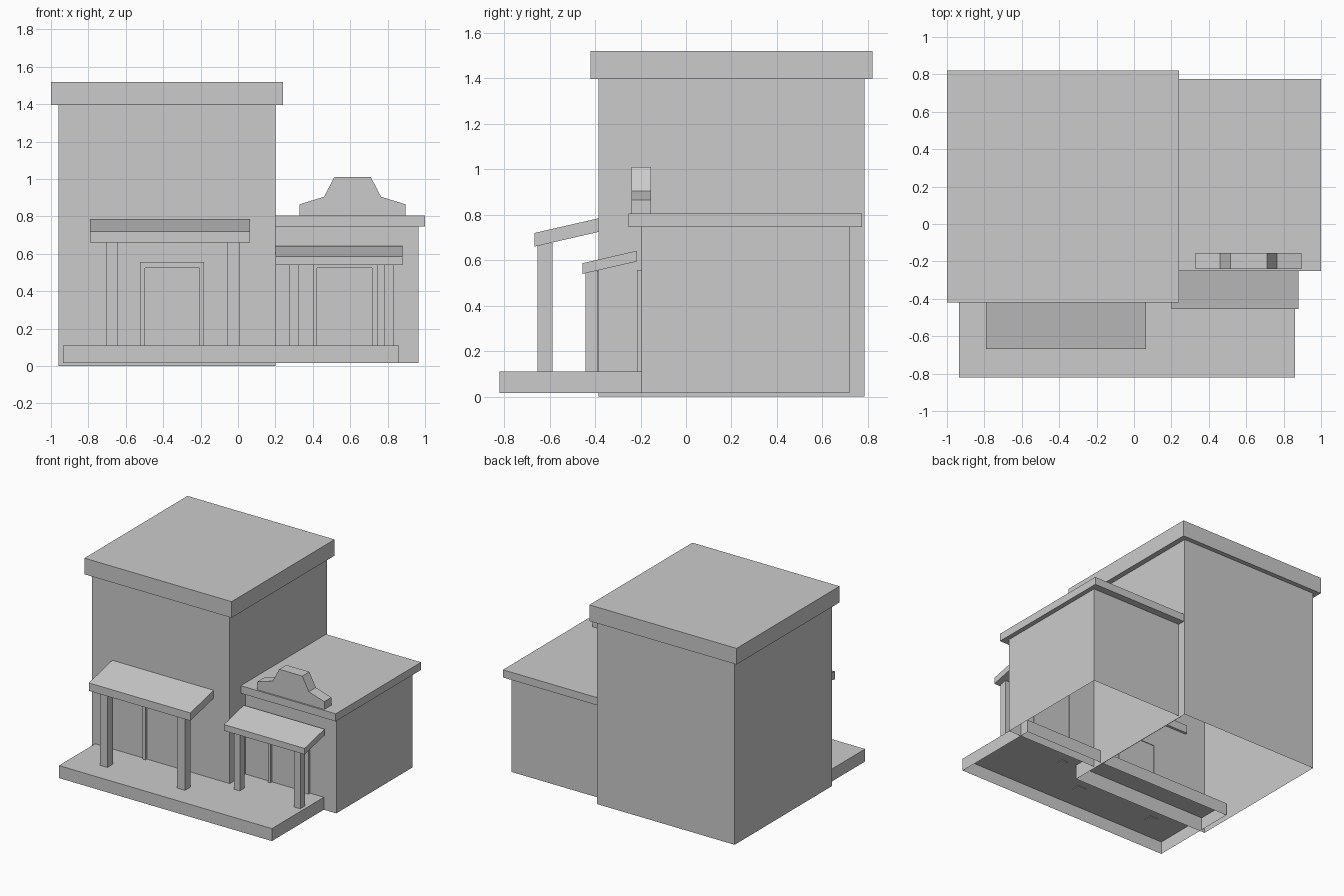
import bpy, bmesh

if "Cube" in bpy.data.objects:
    bpy.data.objects.remove(bpy.data.objects["Cube"])


def prism(name, outline, axis, lo, hi, open_bottom=False):
    """Extrude a 2D outline along x (outline = y,z) or y (outline = x,z)."""
    bm = bmesh.new()
    place = (lambda p, t: (t, p[0], p[1])) if axis == 'x' else (lambda p, t: (p[0], t, p[1]))
    face = bm.faces.new([bm.verts.new(place(p, lo)) for p in outline])
    ext = bmesh.ops.extrude_face_region(bm, geom=[face], use_keep_orig=True)
    moved = [g for g in ext['geom'] if isinstance(g, bmesh.types.BMVert)]
    bmesh.ops.translate(bm, verts=moved, vec=(hi - lo, 0, 0) if axis == 'x' else (0, hi - lo, 0))
    bmesh.ops.recalc_face_normals(bm, faces=bm.faces)
    if open_bottom:
        bm.normal_update()
        low = [f for f in bm.faces if f.normal.z < -0.9]
        bmesh.ops.delete(bm, geom=low, context='FACES')
    mesh = bpy.data.meshes.new(name)
    bm.to_mesh(mesh)
    bm.free()
    obj = bpy.data.objects.new(name, mesh)
    bpy.context.collection.objects.link(obj)
    return obj


def box(name, x, y, z, open_bottom=False):
    outline = [(x[0], z[0]), (x[1], z[0]), (x[1], z[1]), (x[0], z[1])]
    return prism(name, outline, 'y', y[0], y[1], open_bottom)


def door_frame(name, x, inner, y, top, inner_top):
    box(name + "_left_jamb", (x[0], inner[0]), y, (0.11, inner_top))
    box(name + "_right_jamb", (inner[1], x[1]), y, (0.11, inner_top))
    box(name + "_lintel", x, y, (inner_top, top))


def porch(name, x, front, back, z_front, rise, thick, posts, post_y, post_top):
    # sloping canopy
    prism(name + "_canopy", [(front, z_front), (back, z_front + rise),
                             (back, z_front + rise + thick), (front, z_front + thick)],
          'x', x[0], x[1])
    # supporting posts
    for i, px in enumerate(posts):
        box(f"{name}_post_{i + 1}", px, post_y, (0.105, post_top))


# tall building, hollow underneath
box("tall_walls", (-0.96, 0.20), (-0.385, 0.785), (0.0, 1.40), True)
box("tall_cornice", (-1.0, 0.24), (-0.42, 0.82), (1.397, 1.52))

# low side building, hollow underneath
box("low_walls", (0.18, 0.965), (-0.195, 0.72), (0.015, 0.75), True)
box("low_roof", (0.19, 1.0), (-0.252, 0.775), (0.747, 0.805))

# stepped parapet on the low roof
prism("parapet", [(0.33, 0.80), (0.895, 0.80), (0.895, 0.865), (0.765, 0.905),
                  (0.71, 1.01), (0.515, 1.01), (0.46, 0.905), (0.33, 0.865)],
      'y', -0.24, -0.155)

# boardwalk, hollow underneath
box("boardwalk", (-0.935, 0.86), (-0.82, -0.12), (0.015, 0.11), True)

# porches
porch("tall_porch", (-0.79, 0.065), -0.667, -0.37, 0.66, 0.068, 0.06,
      [(-0.705, -0.643), (-0.058, 0.01)], (-0.653, -0.588), 0.675)
porch("low_porch", (0.20, 0.88), -0.455, -0.215, 0.54, 0.055, 0.047,
      [(0.275, 0.325), (0.782, 0.835)], (-0.443, -0.388), 0.553)

# door surrounds
door_frame("tall_door", (-0.525, -0.182), (-0.498, -0.205), (-0.402, -0.38), 0.555, 0.525)
door_frame("low_door", (0.402, 0.745), (0.423, 0.716), (-0.215, -0.19), 0.558, 0.525)
